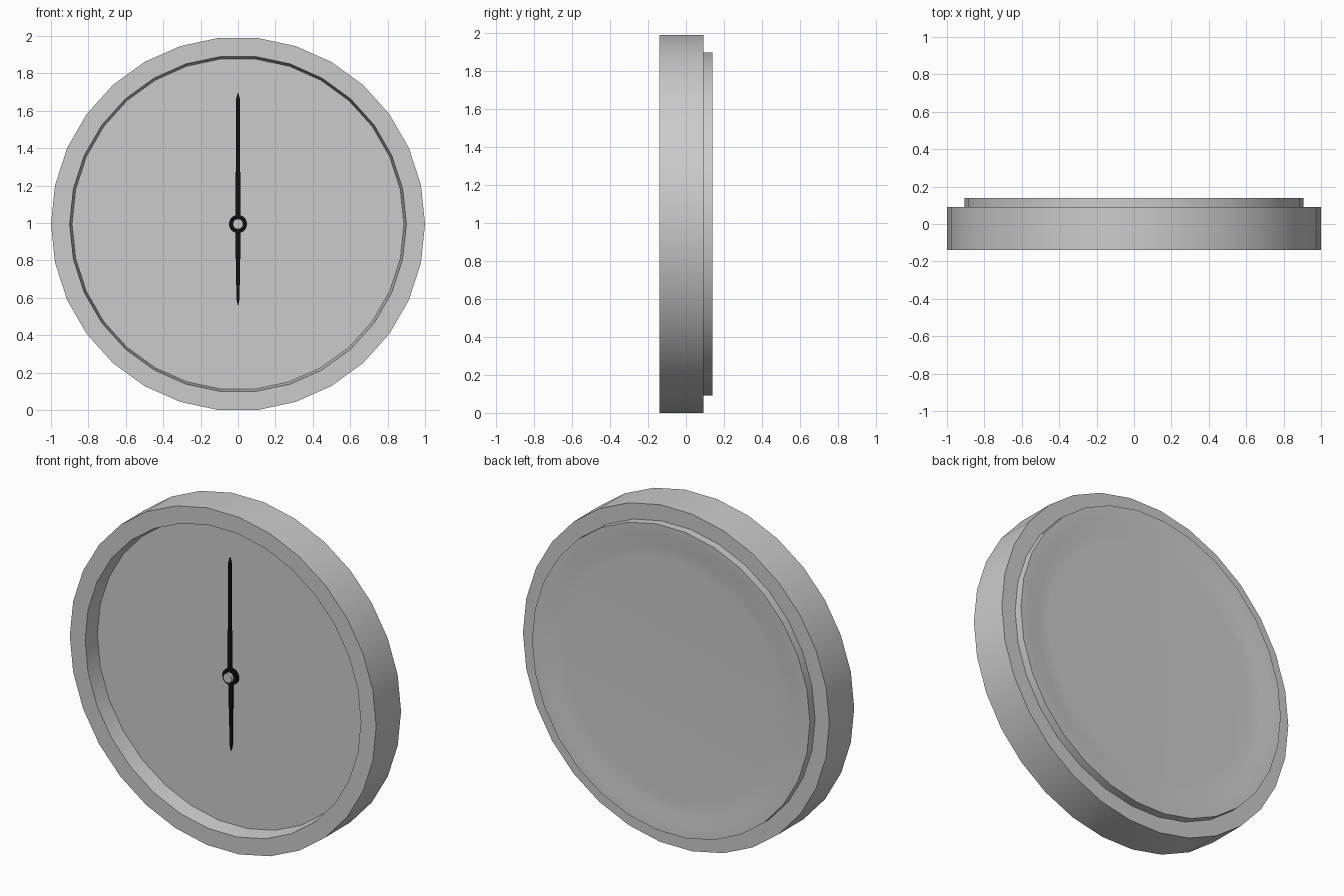
import bpy, bmesh, math

if "Cube" in bpy.data.objects:
    bpy.data.objects.remove(bpy.data.objects["Cube"])

CZ = 0.9945  # height of the dial centre

black = bpy.data.materials.new("black")
black.diffuse_color = (0.005, 0.005, 0.005, 1)
black.use_nodes = True
black.node_tree.nodes["Principled BSDF"].inputs["Base Color"].default_value = black.diffuse_color


def finish(name, bm, mat=None, smooth=True):
    bmesh.ops.recalc_face_normals(bm, faces=bm.faces)
    mesh = bpy.data.meshes.new(name)
    bm.to_mesh(mesh)
    bm.free()
    obj = bpy.data.objects.new(name, mesh)
    obj.location.z = CZ
    bpy.context.collection.objects.link(obj)
    if mat:
        mesh.materials.append(mat)
    if smooth:
        bpy.ops.object.select_all(action='DESELECT')
        obj.select_set(True)
        bpy.context.view_layer.objects.active = obj
        bpy.ops.object.shade_smooth_by_angle(angle=math.radians(30))
    return obj


def lathe(name, profile, sides, mat=None, closed=False):
    """Spin (radius, y) points about the y axis; cap the ends or close the loop."""
    bm = bmesh.new()
    rings = []
    for r, y in profile:
        rings.append([bm.verts.new((r * math.cos(math.tau * i / sides), y,
                                    r * math.sin(math.tau * i / sides)))
                      for i in range(sides)])
    pairs = list(zip(rings, rings[1:]))
    if closed:
        pairs.append((rings[-1], rings[0]))
    else:
        bm.faces.new(rings[0])
        bm.faces.new(rings[-1])
    for a, b in pairs:
        for i in range(sides):
            j = (i + 1) % sides
            bm.faces.new((a[i], a[j], b[j], b[i]))
    return finish(name, bm, mat)


def hand(name, half_outline, y, direction):
    """Mirror (half width, length) points into a thin pointed hand."""
    outline = half_outline + [(-w, l) for w, l in reversed(half_outline) if w > 0]
    bm = bmesh.new()
    face = bm.faces.new([bm.verts.new((w, y, l * direction)) for w, l in outline])
    new = bmesh.ops.extrude_face_region(bm, geom=[face])["geom"]
    for v in new:
        if isinstance(v, bmesh.types.BMVert):
            v.co.y += 0.008
    return finish(name, bm, black, smooth=False)


# Case: recessed dial, front rim, outer wall, stepped back with shallow dish
lathe("clock_case", [(0.887, -0.045), (0.90, -0.14), (1.0, -0.14), (1.0, 0.092),
                     (0.907, 0.092), (0.907, 0.14), (0.85, 0.138), (0.78, 0.127),
                     (0.70, 0.125)], 30)

# Hands
hand("minute_hand", [(0.014, 0.03), (0.014, 0.275), (0.010, 0.28),
                     (0.010, 0.67), (0.0, 0.705)], -0.078, 1)
hand("hour_hand", [(0.013, 0.03), (0.013, 0.185), (0.010, 0.19),
                   (0.009, 0.40), (0.0, 0.44)], -0.068, -1)

# Hub collar and centre pin
lathe("hub_collar", [(0.028, -0.079), (0.048, -0.079), (0.048, -0.058),
                     (0.028, -0.058)], 20, black, closed=True)
lathe("centre_pin", [(0.028, -0.098), (0.028, -0.045)], 20)
